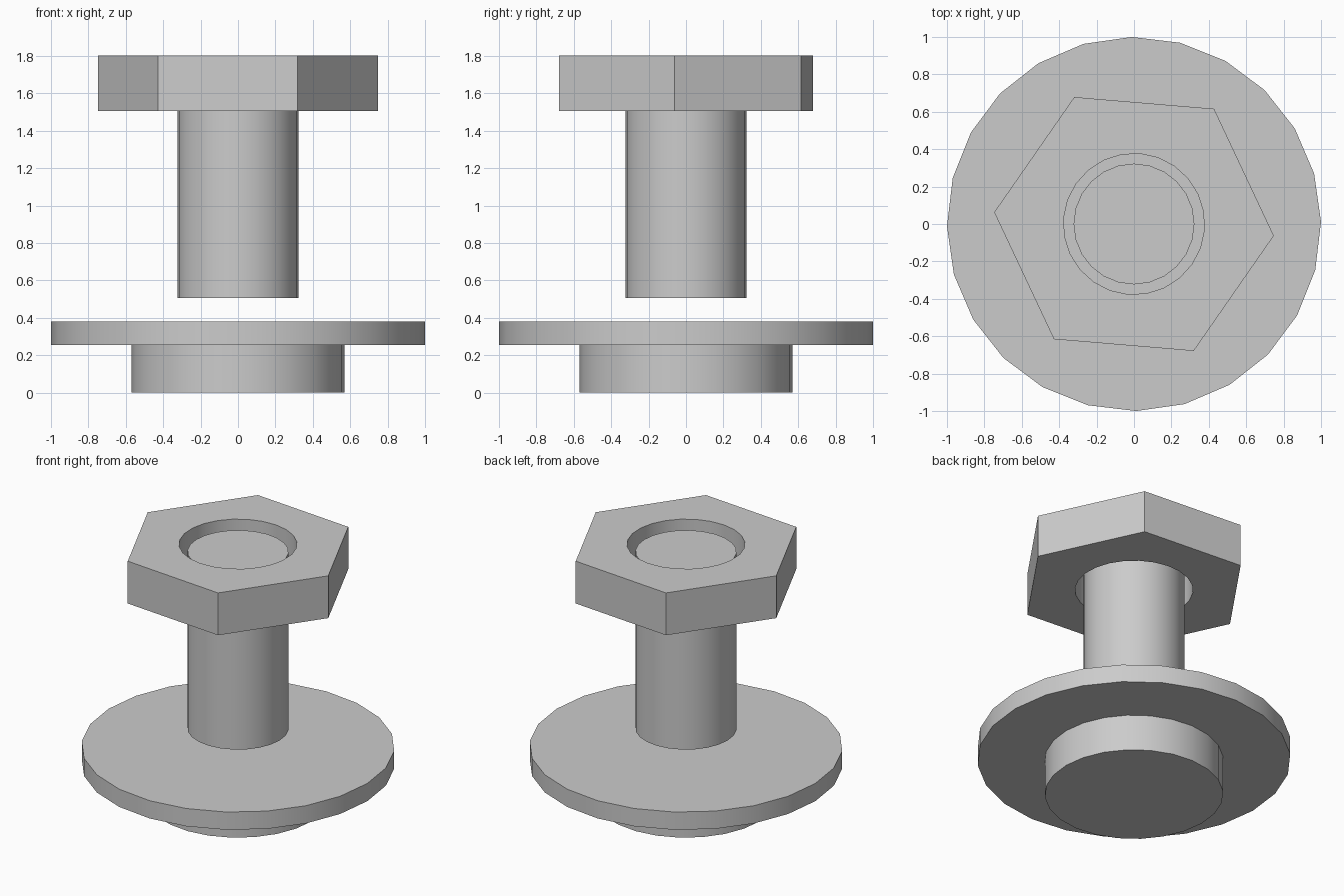
import bpy, bmesh
from math import cos, sin, pi, radians

cube = bpy.data.objects.get("Cube")
if cube:
    bpy.data.objects.remove(cube, do_unlink=True)

SIDES = 24

steel = bpy.data.materials.new("plain grey steel")
steel.use_nodes = True
grey = (0.6, 0.6, 0.6, 1.0)
steel.diffuse_color = grey
steel.node_tree.nodes["Principled BSDF"].inputs["Base Color"].default_value = grey


def hexagon(radius):
    """Radius of a hexagon's outline at a given angle from a corner."""
    return lambda a: radius * cos(pi / 6) / cos(a % (pi / 3) - pi / 6)


def lathe(name, profile, turn=0.0, closed=False):
    """Sweep (radius, height) points round z; a radius may vary with angle."""
    bm = bmesh.new()
    rings = []
    for radius, z in profile:
        ring = []
        for i in range(SIDES):
            a = 2 * pi * i / SIDES
            r = radius(a) if callable(radius) else radius
            ring.append(bm.verts.new((r * cos(a + turn), r * sin(a + turn), z)))
        rings.append(ring)
    pairs = list(zip(rings, rings[1:]))
    if closed:
        pairs.append((rings[-1], rings[0]))
    else:
        bm.faces.new(rings[0])
        bm.faces.new(rings[-1])
    for low, high in pairs:
        for i in range(SIDES):
            j = (i + 1) % SIDES
            bm.faces.new((low[i], low[j], high[j], high[i]))
    bmesh.ops.recalc_face_normals(bm, faces=bm.faces)
    mesh = bpy.data.meshes.new(name)
    bm.to_mesh(mesh)
    bm.free()
    mesh.materials.append(steel)
    obj = bpy.data.objects.new(name, mesh)
    bpy.context.collection.objects.link(obj)
    bpy.ops.object.select_all(action="DESELECT")
    obj.select_set(True)
    bpy.context.view_layer.objects.active = obj
    bpy.ops.object.shade_smooth_by_angle(angle=radians(30))
    return obj


# Stepped base: narrow boss under a wide flange
lathe("flanged_base", [(0.57, 0), (0.57, 0.255), (1.0, 0.255), (1.0, 0.38)],
      turn=radians(0.7))

# Shaft floating above the base, ending just below the top of the nut
lathe("shaft", [(0.323, 0.505), (0.323, 1.75)])

# Hexagonal nut with a clearance hole right through it
outer = hexagon(0.75)
lathe("hex_nut", [(outer, 1.505), (outer, 1.803), (0.377, 1.803), (0.377, 1.505)],
      turn=radians(-4.8), closed=True)
